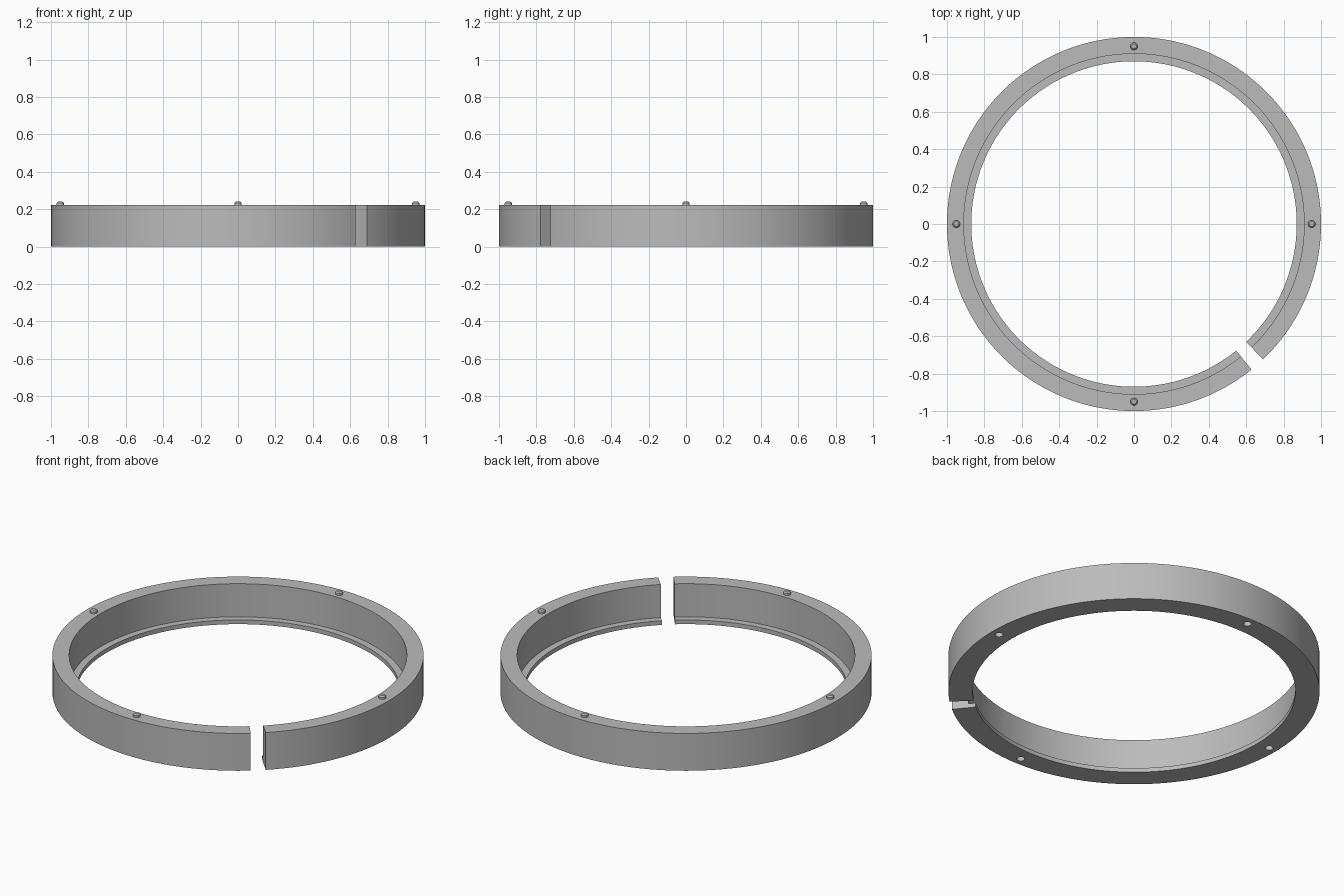
import bpy, bmesh, math
from mathutils import Vector, Matrix

if "Cube" in bpy.data.objects:
    bpy.data.objects.remove(bpy.data.objects["Cube"], do_unlink=True)

HEIGHT = 0.222
PEG_RADIUS = 0.95      # distance of pegs and sockets from the centre

grey = bpy.data.materials.new("plain grey")
grey.use_nodes = True
colour = (0.5, 0.5, 0.5, 1)
grey.diffuse_color = colour
grey.node_tree.nodes["Principled BSDF"].inputs["Base Color"].default_value = colour


def make_object(name, bm):
    bmesh.ops.recalc_face_normals(bm, faces=bm.faces)
    mesh = bpy.data.meshes.new(name)
    bm.to_mesh(mesh)
    bm.free()
    mesh.materials.append(grey)
    obj = bpy.data.objects.new(name, mesh)
    bpy.context.collection.objects.link(obj)
    return obj


def smooth(obj):
    bpy.ops.object.select_all(action="DESELECT")
    obj.select_set(True)
    bpy.context.view_layer.objects.active = obj
    bpy.ops.object.shade_smooth_by_angle(angle=math.radians(30))


def revolve(name, profile, start, sweep, steps):
    """Sweep a closed (radius, z) profile around z and cap both ends."""
    bm = bmesh.new()
    turn = Matrix.Rotation(start, 3, "Z")
    verts = [bm.verts.new(turn @ Vector((r, 0, z))) for r, z in profile]
    first = bm.faces.new(verts)
    result = bmesh.ops.spin(bm, geom=[first], cent=(0, 0, 0), axis=(0, 0, 1),
                            angle=sweep, steps=steps, use_duplicate=False)
    # Put back the starting cap if the sweep consumed it
    if not first.is_valid or not any(e.is_boundary for e in bm.edges):
        pass
    else:
        bmesh.ops.holes_fill(bm, edges=[e for e in bm.edges if e.is_boundary], sides=0)
    return make_object(name, bm)


# Split ring with an inner lip along its base
gap_start, gap_end = math.radians(-51.1), math.radians(-46.4)
ring = revolve("split_ring",
               [(0.87, 0), (1, 0), (1, HEIGHT), (0.91, HEIGHT), (0.91, 0.025), (0.87, 0.025)],
               gap_end, math.tau - (gap_end - gap_start), 180)

# Four round sockets under the ring
bm = bmesh.new()
for i in range(4):
    place = Matrix.Rotation(i * math.pi / 2, 4, "Z") @ Matrix.Translation((PEG_RADIUS, 0, 0))
    bmesh.ops.create_cone(bm, cap_ends=True, segments=24, radius1=0.022, radius2=0.022,
                          depth=0.08, matrix=place)
cutter = make_object("socket_cutter", bm)
cutter.hide_render = True
cutter.hide_set(True)
cut = ring.modifiers.new("sockets", "BOOLEAN")
cut.operation = "DIFFERENCE"
cut.solver = "EXACT"
cut.object = cutter
bpy.context.view_layer.objects.active = ring
ring.select_set(True)
bpy.ops.object.modifier_apply(modifier=cut.name)
bpy.data.objects.remove(cutter, do_unlink=True)
smooth(ring)

# Four chamfered locating pegs on the top face
for i, side in enumerate(("left", "back", "right", "front")):
    bm = bmesh.new()
    place = Matrix.Rotation(i * math.pi / 2, 4, "Z") @ Matrix.Translation((PEG_RADIUS, 0, HEIGHT))
    bmesh.ops.create_cone(bm, cap_ends=True, segments=24, radius1=0.02, radius2=0.02, depth=0.036,
                          matrix=place)
    rim = [e for e in bm.edges if all(v.co.z > HEIGHT for v in e.verts)]
    bmesh.ops.bevel(bm, geom=rim, offset=0.007, segments=1, affect="EDGES")
    smooth(make_object(side + "_peg", bm))
